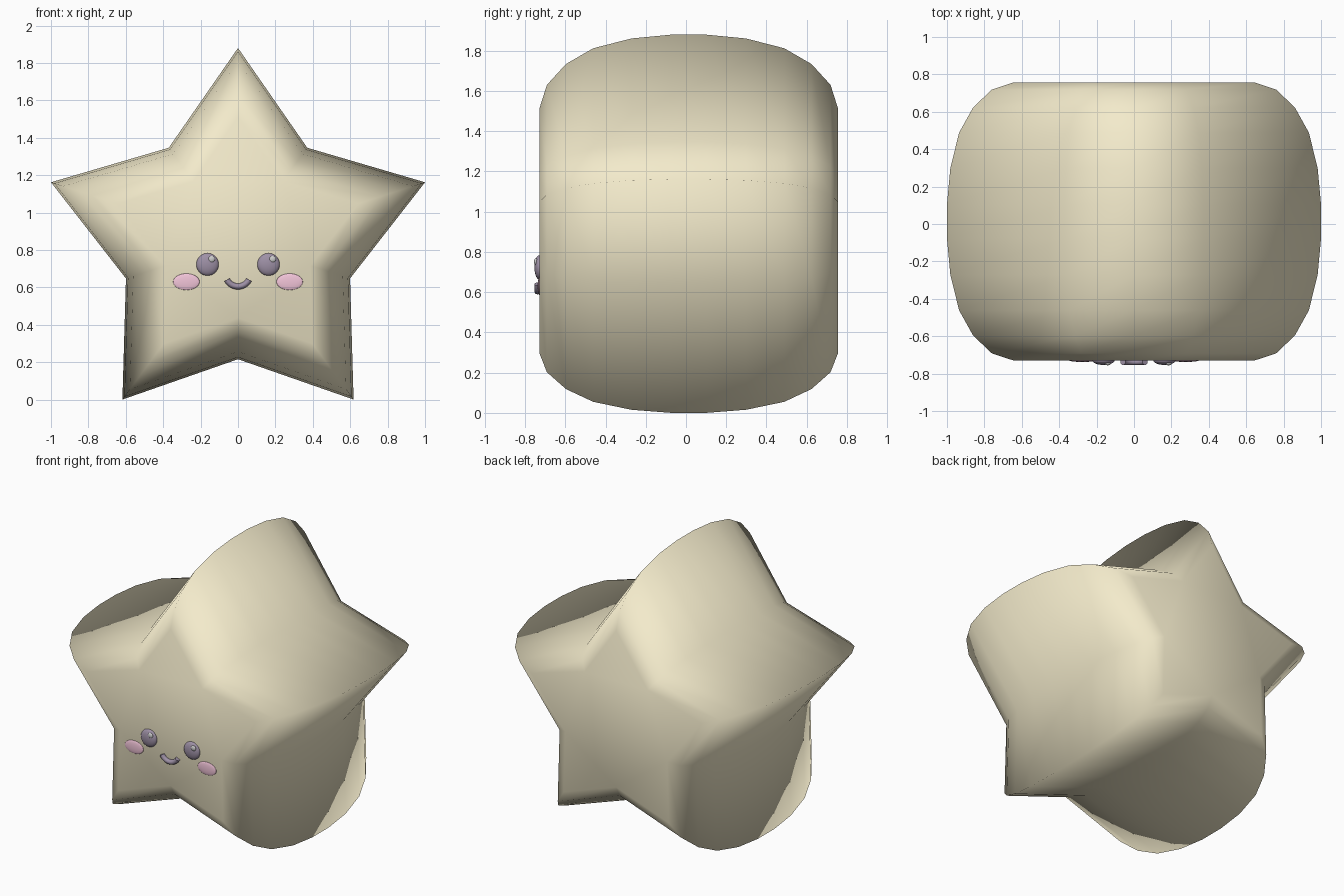
import bpy, bmesh, math
from math import sin, cos, pi
from mathutils import Matrix

if "Cube" in bpy.data.objects:
    bpy.data.objects.remove(bpy.data.objects["Cube"])

CZ, CY = 0.841, 0.0135      # centre of the star
FRONT = CY - 0.743          # y of the flat front face


def material(name, rgb):
    m = bpy.data.materials.new(name)
    m.diffuse_color = (*rgb, 1)
    m.use_nodes = True
    m.node_tree.nodes["Principled BSDF"].inputs["Base Color"].default_value = m.diffuse_color
    return m


CREAM = material("cream", (0.90, 0.83, 0.60))
DARK = material("dark_plum", (0.34, 0.28, 0.38))
WHITE = material("soft_white", (0.75, 0.73, 0.76))
PINK = material("pink", (0.90, 0.56, 0.70))


def finish(name, bm, mat):
    bmesh.ops.recalc_face_normals(bm, faces=bm.faces)
    for f in bm.faces:
        f.smooth = True
    me = bpy.data.meshes.new(name)
    bm.to_mesh(me)
    bm.free()
    me.materials.append(mat)
    ob = bpy.data.objects.new(name, me)
    bpy.context.collection.objects.link(ob)
    return ob


def loft(bm, rings):
    for a, b in zip(rings, rings[1:]):
        n = len(a)
        for i in range(n):
            j = (i + 1) % n
            bm.faces.new((a[i], a[j], b[j], b[i]))
    bm.faces.new(rings[0])
    bm.faces.new(rings[-1])


# Puffy star body: scaled star outlines stacked along y
half = [(0.09, 1.0), (0.285, 0.982), (0.475, 0.935),
        (0.61, 0.86), (0.705, 0.76), (0.743, 0.645)]
profile = [(-y, s) for y, s in reversed(half)] + half
bm = bmesh.new()
rings = []
for y, s in profile:
    ring = []
    for i in range(10):
        a = i * pi / 5
        rx, rz = (1.0515, 1.039) if i % 2 == 0 else (0.63, 0.625)
        ring.append(bm.verts.new((s * rx * sin(a), CY + y, CZ + s * rz * cos(a))))
    rings.append(ring)
loft(bm, rings)
finish("star_body", bm, CREAM)


def blob(name, x, y, z, size, mat):
    bm = bmesh.new()
    bmesh.ops.create_uvsphere(bm, u_segments=24, v_segments=16, radius=1,
                              matrix=Matrix.Translation((x, y, z)) @ Matrix.Diagonal((*size, 1)))
    finish(name, bm, mat)


# Eyes, eye highlights and cheeks
for side, label in ((-1, "left"), (1, "right")):
    blob(label + "_eye", side * 0.163, FRONT, 0.723, (0.06, 0.024, 0.06), DARK)
    blob(label + "_eye_highlight", side * 0.163 + 0.022, FRONT - 0.017, 0.751,
         (0.018, 0.009, 0.018), WHITE)
    blob(label + "_cheek", side * 0.276, FRONT, 0.63, (0.071, 0.008, 0.044), PINK)

# Smiling mouth: a short arc of tube
bm = bmesh.new()
rings = []
for i in range(13):
    a = math.radians(-152 + 124 * i / 12)
    ring = []
    for k in range(10):
        t = 2 * pi * k / 10
        r = 0.067 + 0.016 * cos(t)
        ring.append(bm.verts.new((r * cos(a), FRONT - 0.008 + 0.017 * sin(t), 0.672 + r * sin(a))))
    rings.append(ring)
loft(bm, rings)
mouth = finish("mouth", bm, DARK)
bpy.context.view_layer.objects.active = mouth
mouth.select_set(True)
bpy.ops.object.shade_smooth_by_angle(angle=math.radians(50))
